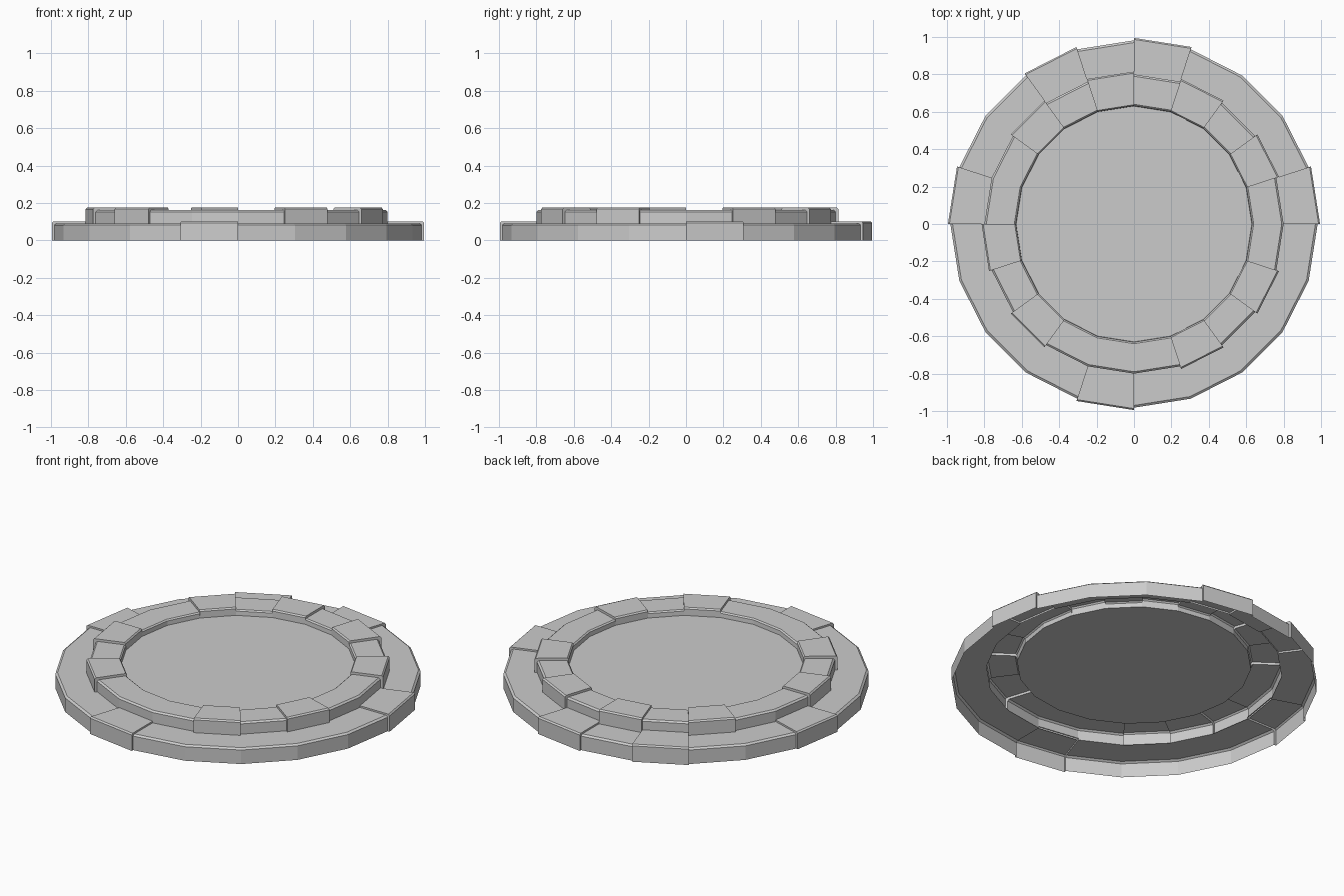
import bpy, bmesh, math

if "Cube" in bpy.data.objects:
    bpy.data.objects.remove(bpy.data.objects["Cube"])

SIDES = 20
STEP = 2 * math.pi / SIDES

dark = bpy.data.materials.new("dark_grey")
dark.diffuse_color = (0.57, 0.57, 0.57, 1)
dark.use_nodes = True
dark.node_tree.nodes["Principled BSDF"].inputs["Base Color"].default_value = dark.diffuse_color


def point(profile_pt, i):
    r, z = profile_pt
    return (r * math.cos(i * STEP), r * math.sin(i * STEP), z)


def finish(name, bm, mat=None):
    bmesh.ops.remove_doubles(bm, verts=bm.verts, dist=1e-5)
    me = bpy.data.meshes.new(name)
    bm.to_mesh(me)
    bm.free()
    if mat:
        me.materials.append(mat)
    ob = bpy.data.objects.new(name, me)
    bpy.context.collection.objects.link(ob)
    return ob


def quad(bm, pts):
    bm.faces.new([bm.verts.new(p) for p in pts])


def sweep(name, profile, segments, mat=None, neighbour=None):
    """Sweep a profile (outside to inside) over 18 degree segments.
    With a neighbour profile, the step down at both ends is closed."""
    bm = bmesh.new()
    for s in segments:
        for k in range(len(profile) - 1):
            a, b = profile[k], profile[k + 1]
            quad(bm, [point(a, s), point(a, s + 1), point(b, s + 1), point(b, s)])
            if neighbour:
                c, d = neighbour[k], neighbour[k + 1]
                if a == c and b == d:
                    continue
                for i, flip in ((s, False), (s + 1, True)):
                    pts = []
                    for p in (a, b, d, c):
                        q = point(p, i)
                        if q not in pts:
                            pts.append(q)
                    quad(bm, pts[::-1] if flip else pts)
    return finish(name, bm, mat)


def stepped_ring(name, low, high, blocks):
    sweep(name, low, [s for s in range(SIDES) if s not in blocks])
    sweep(name + "_blocks", high, blocks, dark, low)


# Wide lower ring with five raised blocks (hollow underneath)
stepped_ring("lower_ring",
             [(0.982, 0), (0.982, 0.083), (0.97, 0.092), (0.795, 0.092)],
             [(0.995, 0), (0.995, 0.094), (0.987, 0.102), (0.795, 0.102)],
             [0, 4, 6, 9, 14])

# Narrow upper ring with eight raised blocks
stepped_ring("upper_ring",
             [(0.80, 0.092), (0.80, 0.153), (0.79, 0.162), (0.64, 0.162), (0.632, 0.155), (0.63, 0.13)],
             [(0.815, 0.092), (0.815, 0.168), (0.807, 0.176), (0.638, 0.176), (0.631, 0.168), (0.63, 0.13)],
             [1, 3, 5, 7, 10, 12, 16, 18])

# Recessed centre plate
bm = bmesh.new()
quad(bm, [point((0.63, 0.13), i) for i in range(SIDES)])
finish("centre_plate", bm)
